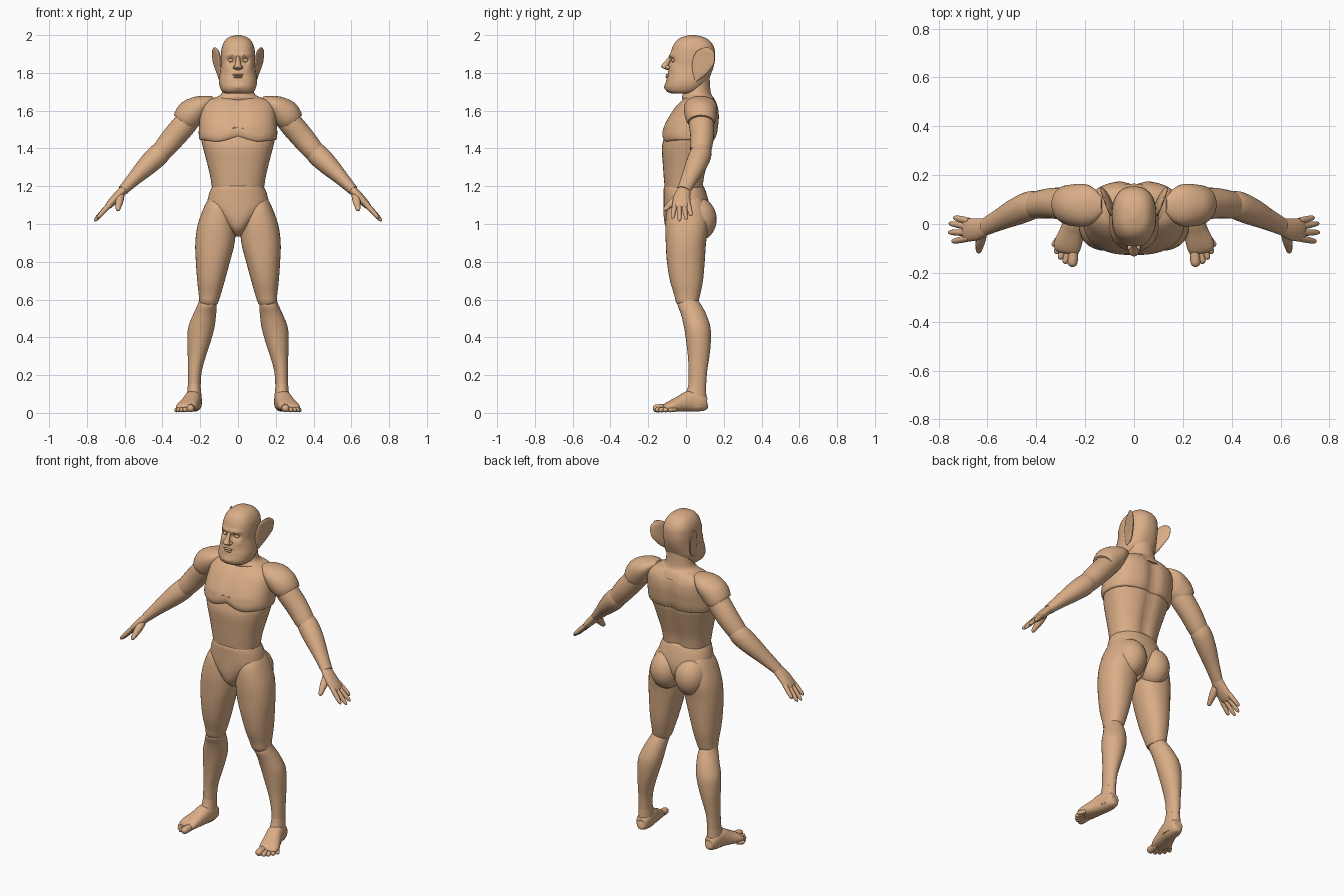
import bpy, bmesh, math
from mathutils import Vector

skin = bpy.data.materials.new("tan_skin")
skin.diffuse_color = (0.70, 0.42, 0.24, 1)


def finish(name, bm, pair=False, tweak=None):
    """Turn a bmesh into a smooth, optionally mirrored, object."""
    if tweak:
        for v in bm.verts:
            tweak(v.co)
    bmesh.ops.recalc_face_normals(bm, faces=bm.faces)
    me = bpy.data.meshes.new(name)
    bm.to_mesh(me)
    bm.free()
    me.materials.append(skin)
    ob = bpy.data.objects.new(name, me)
    bpy.context.collection.objects.link(ob)
    bpy.context.view_layer.objects.active = ob
    ob.select_set(True)
    bpy.ops.object.shade_smooth_by_angle(angle=math.radians(50))
    ob.select_set(False)
    if pair:
        ob.modifiers.new("mirror", 'MIRROR').use_mirror_merge = False
    return ob


def spline(rows, steps):
    """Catmull-Rom interpolation of rows of numbers."""
    out = []
    for i in range(len(rows) - 1):
        a, b, c, d = (rows[max(0, min(len(rows) - 1, i + k))] for k in (-1, 0, 1, 2))
        for s in range(steps):
            t = s / steps
            out.append([0.5 * (2 * q + (r - p) * t + (2 * p - 5 * q + 4 * r - w) * t * t
                               + (3 * q - p - 3 * r + w) * t ** 3)
                        for p, q, r, w in zip(a, b, c, d)])
    return out + [list(rows[-1])]


def loft(name, rows, hint=None, pair=False, n=28, steps=4, power=2.0, tweak=None):
    """Skin rows of (x, y, z, radius_a, radius_b); level rings when no hint axis."""
    rows = spline(rows, steps)
    pts = [Vector(r[:3]) for r in rows]
    bm = bmesh.new()
    rings = []
    for i, r in enumerate(rows):
        a, b = Vector((1, 0, 0)), Vector((0, 1, 0))
        if hint:
            t = (pts[min(i + 1, len(pts) - 1)] - pts[max(i - 1, 0)]).normalized()
            h = Vector(hint)
            a = (h - t * h.dot(t)).normalized()
            b = t.cross(a)
        ring = []
        for k in range(n):
            c, s = math.cos(math.tau * k / n), math.sin(math.tau * k / n)
            c = math.copysign(abs(c) ** (2 / power), c)
            s = math.copysign(abs(s) ** (2 / power), s)
            ring.append(bm.verts.new(pts[i] + a * c * max(r[3], .001) + b * s * max(r[4], .001)))
        rings.append(ring)
    for p, q in zip(rings, rings[1:]):
        for k in range(n):
            bm.faces.new((p[k], p[(k + 1) % n], q[(k + 1) % n], q[k]))
    bm.faces.new(rings[0])
    bm.faces.new(rings[-1])
    return finish(name, bm, pair, tweak)


def stack(name, rows, **kw):
    """Loft level sections given as (z, x0, x1, y0, y1)."""
    return loft(name, [((x0 + x1) / 2, (y0 + y1) / 2, z, (x1 - x0) / 2, (y1 - y0) / 2)
                       for z, x0, x1, y0, y1 in rows], **kw)


def body(name, rows, **kw):
    """Level sections symmetric in x: (z, half_width, y0, y1)."""
    return stack(name, [(z, -w, w, y0, y1) for z, w, y0, y1 in rows], **kw)


def ball(name, pos, size, pair=False):
    bm = bmesh.new()
    bmesh.ops.create_uvsphere(bm, u_segments=24, v_segments=16, radius=1)
    for v in bm.verts:
        v.co = Vector([p + s * c for p, s, c in zip(pos, size, v.co)])
    return finish(name, bm, pair)


def digit(name, p0, p1, r0, r1, hint):
    """A round-tipped finger or toe."""
    p0, p1 = Vector(p0), Vector(p1)
    prof = ((0, r0), (.4, r0), (.75, r1 * 1.05), (.9, r1 * .85), (.97, r1 * .5), (1, .001))
    loft(name, [(*p0.lerp(p1, t), r, r) for t, r in prof], hint=hint, pair=True, n=12, steps=2)


def bump(x, z, cx, cz, sx, sz):
    return math.exp(-((abs(x) - cx) / sx) ** 2 - ((z - cz) / sz) ** 2)


# Head with eye sockets, brow, cheeks and a mouth crease
def face(co):
    x, y, z = co
    if y < 0:
        co.y += (.020 * bump(x, z, .038, 1.865, .02, .014) - .008 * bump(x, z, .03, 1.895, .035, .01)
                 - .006 * bump(x, z, .06, 1.83, .018, .02) + .008 * bump(x, z, 0, 1.784, .03, .005)
                 - .008 * bump(x, z, 0, 1.725, .03, .018))


body("head", [(1.69, .06, -.07, .05), (1.70, .082, -.098, .07), (1.725, .096, -.108, .095),
              (1.76, .101, -.104, .118), (1.80, .096, -.096, .135), (1.84, .091, -.088, .148),
              (1.88, .091, -.086, .154), (1.93, .087, -.074, .15), (1.965, .073, -.055, .13),
              (1.988, .05, -.025, .098), (2.0, .012, .02, .05)],
     n=64, steps=7, power=2.4, tweak=face)
loft("nose", [(0, -.08, 1.89, .008, .010), (0, -.092, 1.87, .011, .012), (0, -.108, 1.845, .016, .018),
              (0, -.112, 1.832, .021, .020), (0, -.102, 1.82, .018, .012), (0, -.098, 1.816, .01, .004)],
     n=20)
ball("nostril_wing", (.017, -.096, 1.829), (.010, .014, .010), True)
ball("eye", (.038, -.066, 1.866), (.015, .012, .010), True)
ball("upper_lip", (0, -.098, 1.790), (.028, .010, .005))
ball("lower_lip", (0, -.097, 1.778), (.025, .011, .006))


# Flared pointed ears
def flare(co):
    co.x += .3 * (co.y - .07) + 2.5 * (co.y - .09) ** 2


loft("ear", [(.092, .05, 1.755, .008, .008), (.094, .068, 1.785, .012, .032), (.097, .088, 1.84, .013, .056),
             (.101, .096, 1.885, .012, .056), (.106, .102, 1.915, .010, .043), (.112, .108, 1.935, .003, .012)],
     pair=True, n=32, tweak=flare)

# Neck flaring into the upper back
body("neck", [(1.78, .075, .0, .125), (1.72, .08, -.01, .128), (1.685, .092, -.018, .135),
              (1.665, .13, -.02, .15), (1.63, .17, .0, .165)], n=36)


# Chest with breastbone groove, spine groove and sagging lower edge
def chest_shape(co):
    x, y, z = co
    groove = math.exp(-(x / .035) ** 2)
    if y < .02:
        co.y += .008 * groove
        if z < 1.5:
            co.z += (.014 * groove - .012 * math.exp(-((abs(x) - .11) / .05) ** 2))
    else:
        co.y -= .018 * groove


body("chest", [(1.445, .198, -.108, .15), (1.452, .205, -.122, .158), (1.48, .208, -.128, .168),
               (1.52, .206, -.118, .174), (1.57, .202, -.092, .178), (1.62, .195, -.058, .172),
               (1.655, .165, -.025, .155), (1.675, .10, .0, .14)],
     n=64, power=2.4, tweak=chest_shape)


# Abdomen with a shallow spine groove
def spine(co):
    if co.y > .03:
        co.y -= .014 * math.exp(-(co.x / .03) ** 2)


body("abdomen", [(1.50, .19, -.10, .14), (1.45, .195, -.118, .15), (1.40, .184, -.128, .14),
                 (1.32, .163, -.123, .118), (1.25, .147, -.118, .10), (1.18, .136, -.112, .092)],
     n=48, power=2.3, tweak=spine)

# Pelvis and buttocks
body("pelvis", [(1.205, .125, -.105, .085), (1.195, .138, -.117, .096), (1.15, .156, -.118, .112),
                (1.09, .160, -.118, .125), (1.03, .105, -.117, .12), (.975, .052, -.103, .09),
                (.935, .012, -.06, .04)], n=48, power=2.2)
ball("buttock", (.083, .062, 1.025), (.092, .1, .115), True)

# Legs
stack("thigh", [(1.15, .07, .145, -.05, .07), (1.10, .03, .175, -.095, .10), (1.0, .012, .212, -.109, .118),
                (.90, .018, .226, -.107, .106), (.80, .043, .223, -.101, .099), (.70, .07, .216, -.085, .09),
                (.63, .09, .208, -.064, .076), (.59, .103, .205, -.054, .066), (.575, .11, .198, -.045, .058)],
      pair=True, n=36, power=2.2)
stack("shin", [(.61, .12, .20, -.035, .055), (.57, .113, .215, -.044, .082), (.52, .116, .238, -.026, .108),
               (.45, .125, .264, -.010, .13), (.37, .147, .268, .002, .131), (.30, .17, .266, .010, .124),
               (.22, .192, .265, .014, .112), (.14, .198, .266, .014, .106)], pair=True, n=32)
stack("ankle", [(.17, .20, .264, .016, .104), (.13, .197, .267, .008, .106), (.08, .193, .272, -.01, .108),
                (.03, .192, .275, -.02, .11)], pair=True, n=28)

# Feet
UP = (0, 0, 1)
loft("foot", [(.228, .113, .045, .015, .015), (.229, .104, .045, .034, .030), (.232, .075, .054, .048, .041),
              (.238, .025, .062, .056, .045), (.253, -.03, .048, .042, .050), (.270, -.08, .035, .029, .056),
              (.278, -.108, .027, .019, .05), (.28, -.118, .024, .008, .03)],
     hint=UP, pair=True, power=2.4)
toes = [((.247, -.09), (.253, -.176), .021), ((.268, -.10), (.283, -.163), .014),
        ((.285, -.09), (.303, -.146), .013), ((.298, -.075), (.320, -.122), .013),
        ((.306, -.055), (.332, -.092), .012)]
for i, (a, b, r) in enumerate(toes):
    digit(f"toe_{i + 1}", (*a, r + .006), (*b, r + .002), r, r * .95, UP)

# Arms
SIDE = (0, 1, 0)
loft("shoulder", [(.13, .078, 1.665, .03, .012), (.16, .077, 1.65, .065, .032), (.20, .077, 1.625, .086, .058),
                  (.245, .077, 1.588, .086, .076), (.275, .08, 1.555, .079, .072), (.29, .08, 1.537, .070, .062)],
     hint=SIDE, pair=True, n=36)
loft("upper_arm", [(.23, .078, 1.59, .065, .055), (.28, .082, 1.53, .067, .063), (.34, .085, 1.46, .062, .062),
                   (.39, .079, 1.40, .057, .057), (.41, .075, 1.378, .053, .052)], hint=SIDE, pair=True)
loft("forearm", [(.385, .085, 1.405, .045, .045), (.42, .077, 1.368, .058, .058), (.48, .052, 1.31, .056, .053),
                 (.55, .018, 1.24, .044, .038), (.61, -.012, 1.178, .036, .027)], hint=SIDE, pair=True)

# Hands
loft("palm", [(.595, -.006, 1.193, .032, .022), (.635, -.02, 1.15, .043, .024), (.67, -.024, 1.113, .047, .021),
              (.692, -.024, 1.09, .043, .015), (.698, -.024, 1.084, .034, .008)], hint=SIDE, pair=True)
fingers = [(.012, (.738, .027, 1.043)), (-.012, (.757, .003, 1.022)),
           (-.036, (.760, -.034, 1.015)), (-.058, (.746, -.072, 1.030))]
for i, (y, tip) in enumerate(fingers):
    digit(f"finger_{i + 1}", (.675, y, 1.108), tip, .0135, .011, SIDE)
digit("thumb", (.622, -.035, 1.15), (.637, -.118, 1.07), .021, .014, (1, 0, 0))
